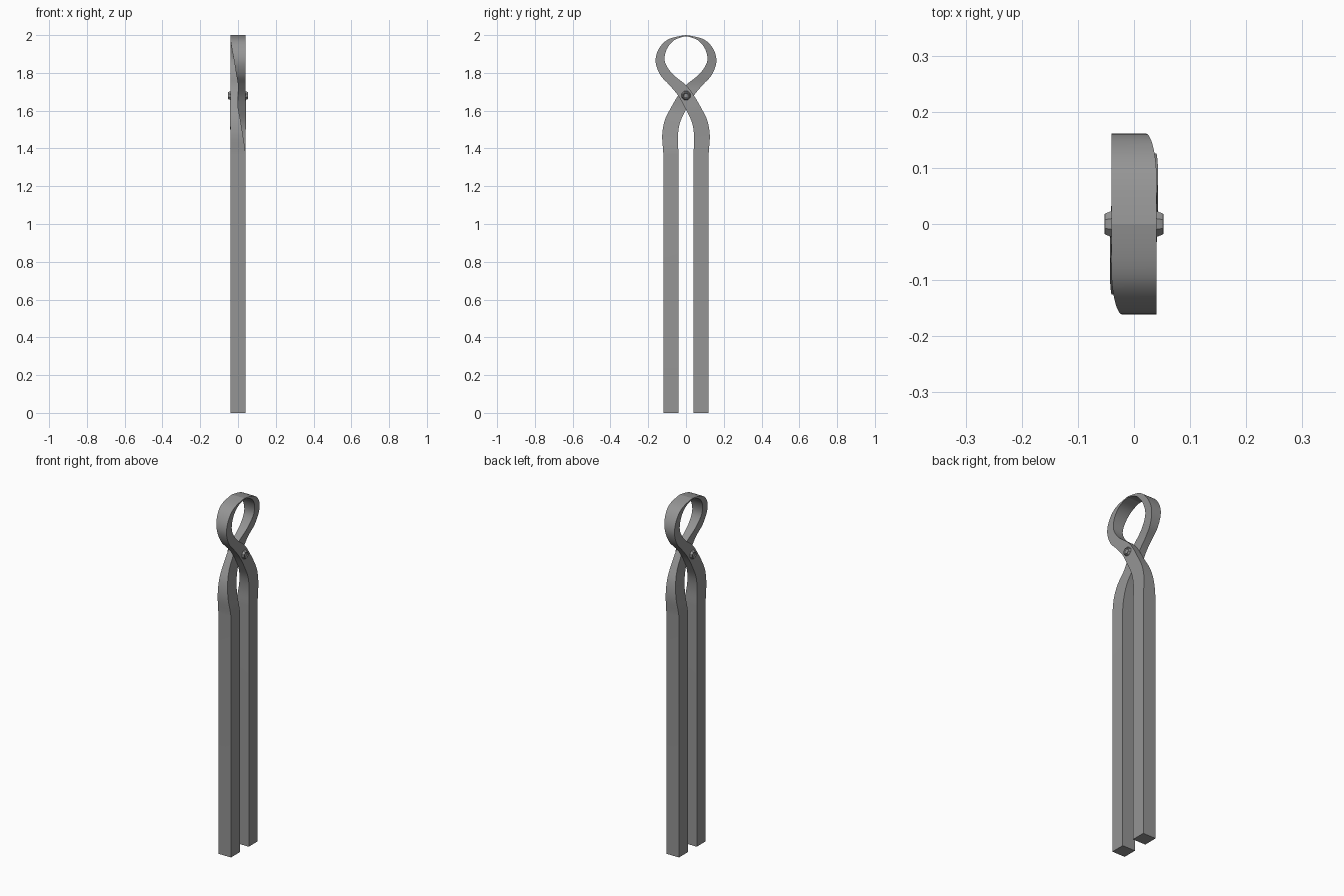
import bpy, bmesh, math
from mathutils import Vector

if "Cube" in bpy.data.objects:
    bpy.data.objects.remove(bpy.data.objects["Cube"])

# Stations along one arm: (side A y, z), (side B y, z), x low, x high
STATIONS = [
    (0.120, 1.37, 0.040, 1.37, -0.040, 0.040),
    (0.126, 1.47, 0.043, 1.46, -0.026, 0.040),
    (0.112, 1.55, 0.032, 1.535, -0.013, 0.042),
    (0.080, 1.615, 0.000, 1.605, -0.001, 0.043),
    (0.042, 1.68, -0.042, 1.68, 0.000, 0.040),
    (0.000, 1.735, -0.090, 1.738, 0.000, 0.040),
    (-0.072, 1.795, -0.137, 1.790, -0.009, 0.040),
    (-0.112, 1.860, -0.161, 1.860, -0.020, 0.040),
    (-0.102, 1.925, -0.145, 1.925, -0.032, 0.040),
    (-0.062, 1.973, -0.095, 1.977, -0.040, 0.040),
    (0.000, 1.994, 0.000, 2.000, -0.040, 0.040),
]

steel = bpy.data.materials.new("dark_steel")
steel.diffuse_color = (0.3, 0.3, 0.3, 1)
steel.use_nodes = True
steel.node_tree.nodes["Principled BSDF"].inputs["Base Color"].default_value = steel.diffuse_color


def spline(points, steps):
    """Catmull-Rom through the stations."""
    p = [Vector(q) for q in points]
    start = p[0] - Vector((0, 0.1, 0, 0.1, 0, 0))
    end = p[-1] + Vector((0.05, 0.0, 0.08, 0.0, 0, 0))
    p = [start] + p + [end]
    out = []
    for i in range(1, len(p) - 2):
        a, b, c, d = p[i - 1:i + 3]
        for s in range(steps):
            t = s / steps
            out.append(0.5 * (2 * b + (c - a) * t + (2 * a - 5 * b + 4 * c - d) * t * t
                              + (3 * b - a - 3 * c + d) * t ** 3))
    return out + [p[-2]]


def loft(name, rings):
    """Skin a closed bar over a list of coordinate rings."""
    bm = bmesh.new()
    rings = [[bm.verts.new(co) for co in ring] for ring in rings]
    count = len(rings[0])
    for a, b in zip(rings, rings[1:]):
        for k in range(count):
            n = (k + 1) % count
            bm.faces.new((a[k], a[n], b[n], b[k]))
    bm.faces.new(rings[0])
    bm.faces.new(rings[-1])
    bmesh.ops.recalc_face_normals(bm, faces=bm.faces)
    mesh = bpy.data.meshes.new(name)
    bm.to_mesh(mesh)
    bm.free()
    mesh.materials.append(steel)
    ob = bpy.data.objects.new(name, mesh)
    bpy.context.collection.objects.link(ob)
    bpy.ops.object.select_all(action='DESELECT')
    ob.select_set(True)
    bpy.context.view_layer.objects.active = ob
    bpy.ops.object.shade_smooth_by_angle(angle=math.radians(30))


# Handle, crossing and jaw in one bar; the second arm is turned half round z
path = [(0.12, 0, 0.04, 0, -0.04, 0.04)] + spline(STATIONS, 5)
for name, s in (("right_arm", 1), ("left_arm", -1)):
    loft(name, [[(lo * s, ya * s, za), (hi * s, ya * s, za),
                 (hi * s, yb * s, zb), (lo * s, yb * s, zb)]
                for ya, za, yb, zb, lo, hi in path])

# Pivot rivet: octagonal shank with a tapered, dished head at each end
profile = [(-0.049, 0.012), (-0.053, 0.016), (-0.052, 0.020), (-0.040, 0.025),
           (0.040, 0.025), (0.052, 0.020), (0.053, 0.016), (0.049, 0.012)]
angles = [math.tau * (k + 0.5) / 8 for k in range(8)]
loft("pivot_rivet", [[(x, r * math.cos(a), 1.68 + r * math.sin(a)) for a in angles]
                     for x, r in profile])
